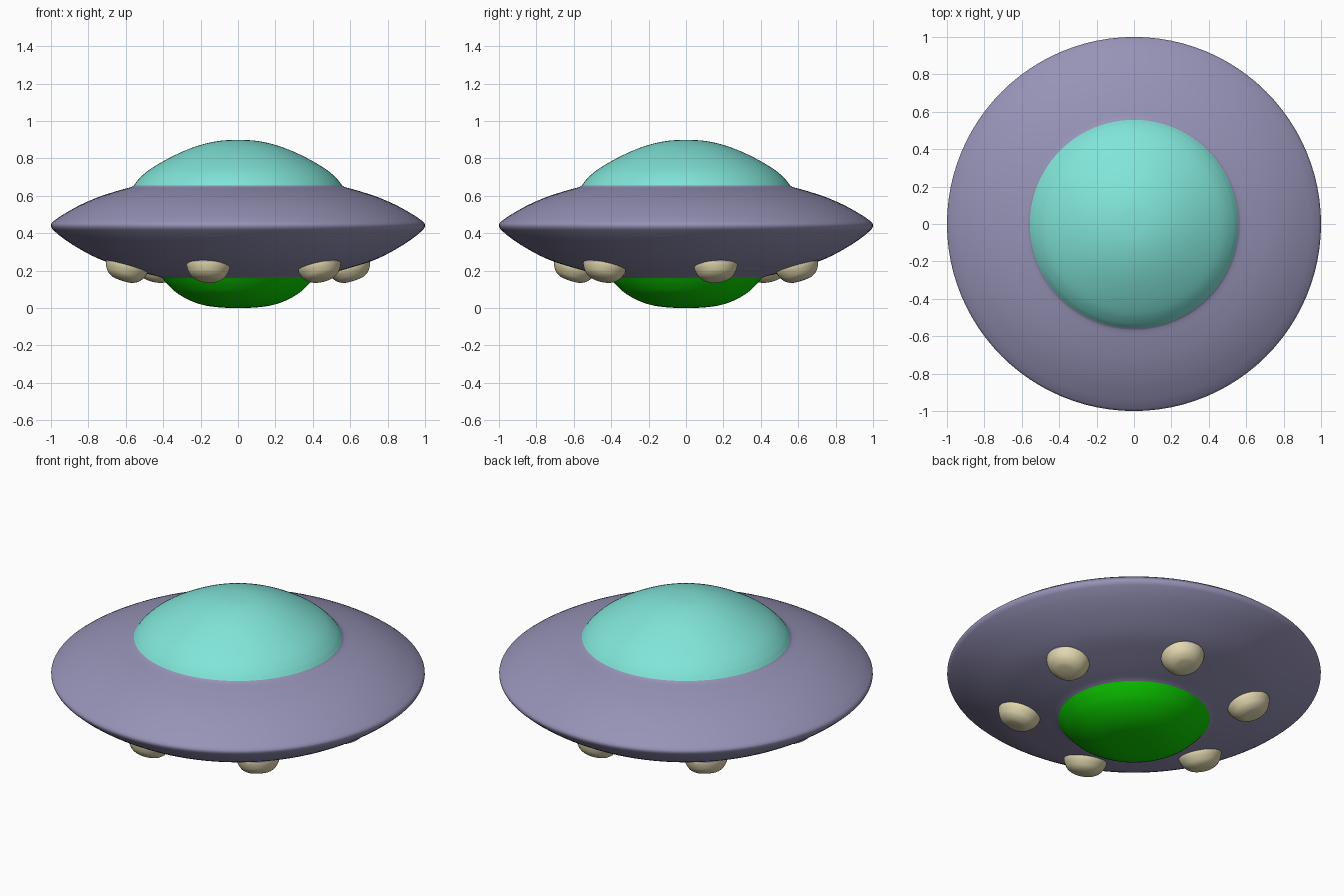
import bpy, bmesh, math
from mathutils import Vector, Matrix

if "Cube" in bpy.data.objects:
    bpy.data.objects.remove(bpy.data.objects["Cube"])


def material(name, rgb):
    m = bpy.data.materials.new(name)
    m.diffuse_color = (*rgb, 1)
    m.use_nodes = True
    m.node_tree.nodes["Principled BSDF"].inputs["Base Color"].default_value = m.diffuse_color
    return m


TEAL = material("teal", (0.22, 0.78, 0.69))
LILAC = material("lilac grey", (0.305, 0.29, 0.47))
GREEN = material("green", (0.004, 0.65, 0.0))
CREAM = material("cream", (0.76, 0.69, 0.43))


def smooth_curve(pts, steps=5):
    """Catmull-Rom curve through the profile points."""
    p = [Vector(q) for q in pts]
    p = [2 * p[0] - p[1]] + p + [2 * p[-1] - p[-2]]
    out = []
    for i in range(1, len(p) - 2):
        a, b, c, d = p[i - 1:i + 3]
        for k in range(steps):
            t = k / steps
            out.append(0.5 * (2 * b + (c - a) * t + (2 * a - 5 * b + 4 * c - d) * t * t
                              + (3 * b - a - 3 * c + d) * t ** 3))
    return out + [p[-2]]


def lathe(name, pts, mat, segments=96, matrix=Matrix(), flat_top=None):
    """Spin an (r, z) profile, listed from top to bottom, about z."""
    bm = bmesh.new()
    vs = [bm.verts.new((max(q.x, 0), 0, q.y)) for q in smooth_curve(pts)]
    es = [bm.edges.new(e) for e in zip(vs, vs[1:])]
    bmesh.ops.spin(bm, geom=vs + es, cent=(0, 0, 0), axis=(0, 0, 1),
                   angle=math.tau, steps=segments, use_merge=True)
    bmesh.ops.remove_doubles(bm, verts=bm.verts, dist=1e-5)
    bmesh.ops.recalc_face_normals(bm, faces=bm.faces)
    # make sure the widest faces look away from the axis
    f = max(bm.faces, key=lambda g: g.calc_center_median().xy.length)
    if f.normal.xy.dot(f.calc_center_median().xy) < 0:
        bmesh.ops.reverse_faces(bm, faces=bm.faces)
    for f in bm.faces:
        f.smooth = True
    bm.transform(matrix)
    # level cut where the part meets the hull
    if flat_top is not None:
        geom = bm.verts[:] + bm.edges[:] + bm.faces[:]
        bmesh.ops.bisect_plane(bm, geom=geom, plane_co=(0, 0, flat_top),
                               plane_no=(0, 0, 1))
    me = bpy.data.meshes.new(name)
    me.materials.append(mat)
    if flat_top is not None:
        me.materials.append(LILAC)
        for f in bm.faces:
            f.material_index = int(f.calc_center_median().z > flat_top)
    bm.to_mesh(me)
    bm.free()
    ob = bpy.data.objects.new(name, me)
    bpy.context.collection.objects.link(ob)
    return ob


# saucer hull
lathe("hull", [(0.557, 0.656), (0.575, 0.646), (0.65, 0.625), (0.75, 0.592), (0.85, 0.548),
               (0.94, 0.497), (0.985, 0.465), (0.997, 0.452), (1.0, 0.442), (0.997, 0.43),
               (0.985, 0.415), (0.94, 0.377), (0.87, 0.33), (0.78, 0.28), (0.7, 0.246),
               (0.6, 0.215), (0.5, 0.187), (0.43, 0.17), (0.405, 0.161)], LILAC)

# upper canopy
lathe("canopy", [(0, 0.9), (0.1, 0.894), (0.2, 0.872), (0.3, 0.835), (0.4, 0.785),
                 (0.48, 0.735), (0.53, 0.69), (0.557, 0.656)], TEAL)

# lower belly dome
lathe("belly_dome", [(0.405, 0.161), (0.375, 0.125), (0.33, 0.083), (0.26, 0.042),
                     (0.18, 0.015), (0.09, 0.003), (0, 0)], GREEN)

# ring of six landing pods, tilted to follow the hull underside
for i in range(6):
    m = (Matrix.Rotation(math.radians(15 + 60 * i), 4, 'Z')
         @ Matrix.Translation((0.617, 0, 0.219))
         @ Matrix.Rotation(math.radians(-18), 4, 'Y'))
    lathe(f"landing_pod_{i + 1}", [(0.114, 0.02), (0.116, 0), (0.107, -0.025), (0.088, -0.052),
                                   (0.058, -0.07), (0.025, -0.075), (0, -0.076)],
          CREAM, 32, m, flat_top=0.248)
